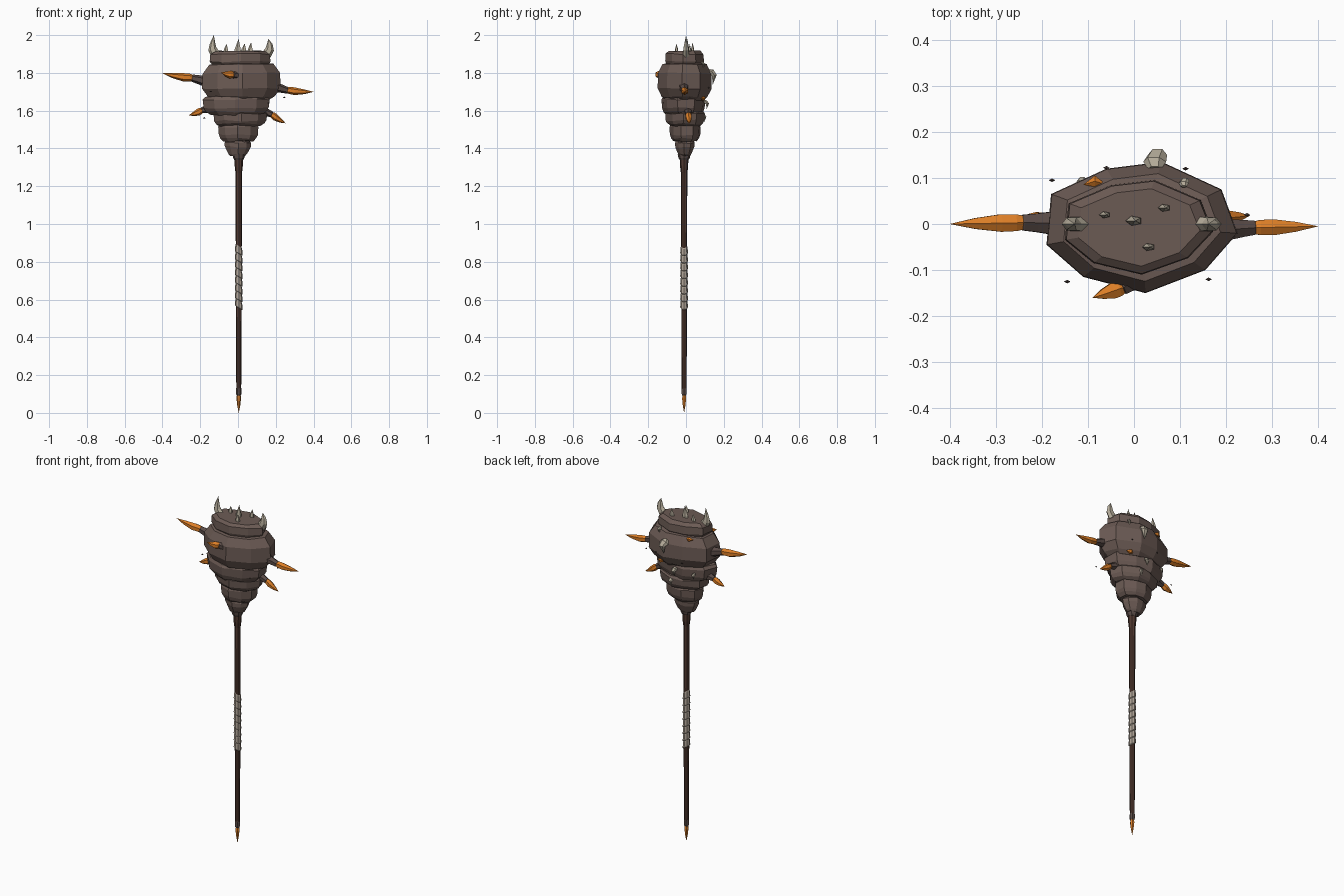
import bpy, bmesh, math, random
from mathutils import Vector

random.seed(4)
if "Cube" in bpy.data.objects:
    bpy.data.objects.remove(bpy.data.objects["Cube"])


def material(name, r, g, b):
    m = bpy.data.materials.new(name)
    m.use_nodes = True
    m.diffuse_color = (r, g, b, 1)
    m.node_tree.nodes["Principled BSDF"].inputs["Base Color"].default_value = (r, g, b, 1)
    return m


BARK = material("head brown", .15, .105, .09)
WOOD = material("shaft brown", .08, .04, .029)
SOCKET = material("socket brown", .10, .07, .062)
AMBER = material("amber orange", .72, .21, .02)
BONE = material("bone", .47, .42, .33)
CLOTH = material("wrap cloth", .42, .36, .30)


def skin(name, rings, mat):
    """Bridge equal-sized rings of points and close both ends."""
    bm = bmesh.new()
    rows = [[bm.verts.new(p) for p in ring] for ring in rings]
    for a, b in zip(rows, rows[1:]):
        for i in range(len(a)):
            j = (i + 1) % len(a)
            bm.faces.new((a[i], a[j], b[j], b[i]))
    bm.faces.new(rows[0][::-1])
    bm.faces.new(rows[-1])
    bmesh.ops.remove_doubles(bm, verts=bm.verts, dist=1e-5)
    bmesh.ops.recalc_face_normals(bm, faces=bm.faces)
    mesh = bpy.data.meshes.new(name)
    bm.to_mesh(mesh)
    bm.free()
    mesh.materials.append(mat)
    ob = bpy.data.objects.new(name, mesh)
    bpy.context.collection.objects.link(ob)
    return ob


def loft(name, path, radii, mat, sides=6, flat=1.0):
    """Tapered tube through a path; flat squashes the cross-section."""
    path = [Vector(p) for p in path]
    rings = []
    for i, (p, r) in enumerate(zip(path, radii)):
        d = (path[min(i + 1, len(path) - 1)] - path[max(i - 1, 0)]).normalized()
        u = d.cross(Vector((0, 1, 0))).normalized()
        v = d.cross(u)
        ring = []
        for k in range(sides):
            a = math.tau * k / sides
            ring.append(p + (u * math.cos(a) + v * math.sin(a) * flat) * max(r, 1e-4))
        rings.append(ring)
    return skin(name, rings, mat)


# Head: stacked bands sharing one irregular outline
OUTLINE = [(-.18, .065), (-.06, .12), (.06, .135), (.19, .075), (.225, -.02),
           (.155, -.10), (.025, -.15), (-.11, -.115), (-.19, -.045)]


def band(name, x0, x1, y0, y1, z0, z1, profile, flip):
    rings = []
    cx, cy = (x0 + x1) / 2, (y0 + y1) / 2
    for t, s in profile:
        ring = []
        for x, y in OUTLINE:
            u = ((x + .19) / .415 - .5) * (-1 if flip else 1)
            v = (y + .15) / .285 - .5
            ring.append((cx + u * (x1 - x0) * s, cy + v * (y1 - y0) * s,
                         z0 + t * (z1 - z0) + random.uniform(-.004, .004)))
        rings.append(ring)
    skin(name, rings, BARK)


ROUND = [(-.1, .72), (0, .85), (.25, 1), (.72, .99), (1, .82), (1.05, .6)]
STEP = [(-.15, .75), (.05, .9), (.3, .97), (.85, 1), (1, .93), (1.12, .7)]
CAP = [(-.15, .8), (.1, .93), (.3, 1), (.8, .98), (1, .82)]
band("crown_band", -.15, .172, -.11, .095, 1.835, 1.915, CAP, False)
band("main_band", -.19, .225, -.15, .135, 1.675, 1.845, ROUND, False)
band("upper_band", -.187, .168, -.13, .102, 1.59, 1.672, STEP, True)
band("middle_band", -.13, .155, -.11, .10, 1.528, 1.592, STEP, False)
band("lower_band", -.105, .108, -.088, .078, 1.45, 1.525, STEP, True)
band("neck_band", -.072, .07, -.058, .046, 1.362, 1.44,
     [(0, .55), (.12, .7), (.6, .97), (.85, 1), (1, .85), (1.15, .7)], False)

# Dark core filling the seams between bands
loft("head_core", [(.01, -.01, z) for z in (1.38, 1.5, 1.6, 1.7, 1.86)],
     [.04, .07, .10, .13, .11], SOCKET, 9, .68)

# Shaft with flared collar and dark ferrule
loft("shaft", [(.004, -.01, z) for z in (.11, .5, .95, 1.27, 1.3, 1.4)],
     [.013, .015, .016, .017, .021, .025], WOOD, 8)
loft("collar", [(.004, -.01, z) for z in (1.34, 1.35, 1.37)], [.024, .03, .034], SOCKET, 8)
loft("ferrule", [(.004, -.01, z) for z in (.09, .1, .125, .135)],
     [.01, .015, .015, .012], SOCKET, 6)
loft("foot_spike", [(.004, -.01, z) for z in (.105, .075, .04, 0)],
     [.009, .012, .008, 0], AMBER, 6)

# Cloth wrap: slanted overlapping turns
TURNS, PITCH = 8, .041
for n in range(TURNS):
    base = .555 + n * PITCH
    rings = []
    for h, r in ((0, .0175), (.004, .021), (.036, .018), (.044, .015)):
        ring = []
        for k in range(8):
            a = math.tau * k / 8
            ring.append((.004 + r * math.cos(a), -.01 + r * math.sin(a),
                         base + h - .011 * math.cos(a)))
        rings.append(ring)
    skin(f"wrap_turn_{n + 1}", rings, CLOTH)


# Amber spikes, each seated in a dark socket
def spike(name, root, seat, tip, r):
    root, seat, tip = Vector(root), Vector(seat), Vector(tip)
    loft(name + "_socket", [root, root.lerp(seat, .6), seat, seat.lerp(tip, .06)],
         [r * 1.35, r * 1.05, r * .9, r * .6], SOCKET, 6)
    path = [seat.lerp(tip, t) for t in (-.05, .1, .3, .65, 1)]
    for p, lift in zip(path, (0, 0, .03, .03, 0)):
        p.z -= lift * r * 5
    loft(name, path, [r * .7, r * .95, r, r * .62, 0], AMBER, 6)


spike("right_spike", (-.17, .002, 1.755), (-.24, .003, 1.772), (-.4, 0, 1.798), .022)
spike("left_spike", (.2, -.012, 1.725), (.26, -.008, 1.708), (.4, -.005, 1.70), .02)
spike("lower_right_spike", (-.15, .01, 1.612), (-.19, .01, 1.602), (-.26, .01, 1.575), .018)
spike("lower_left_spike", (.13, .01, 1.60), (.178, .012, 1.58), (.252, .018, 1.533), .018)
spike("front_spike", (.01, -.115, 1.785), (-.025, -.138, 1.79), (-.09, -.16, 1.802), .02)

# Bone horns and fangs on the crown
for name, x, bend, top in (("right_horn", -.125, -.017, 2.0), ("left_horn", .158, .017, 1.98)):
    loft(name, [(x - bend * .5, 0, 1.895), (x + bend * .6, 0, 1.925),
                (x + bend * .55, 0, 1.95), (x + bend * .2, 0, top)],
         [.026, .023, .016, 0], BONE, 6, .7)
for n, (x, y, r, top) in enumerate([(0, .007, .022, 1.98), (-.063, .02, .015, 1.953),
                                    (.066, .035, .017, 1.962), (.032, -.05, .017, 1.955)]):
    loft(f"crown_fang_{n + 1}", [(x, y, 1.9), (x, y, 1.925), (x + .003, y, top)],
         [r * .9, r * .8, 0], BONE, 5, .6)

# Bone shards down the back
for n, (x, y, z, r) in enumerate([(.045, .135, 1.785, .03), (0, .105, 1.635, .018),
                                  (.03, .093, 1.565, .016), (-.115, .09, 1.63, .013),
                                  (.108, .088, 1.845, .013)]):
    loft(f"back_shard_{n + 1}", [(x, y - r * .5, z + r * .9), (x, y, z + r * .6),
                                 (x + r * .2, y + r * .5, z + r * .1), (x, y + r * .2, z - r * 1.6)],
         [r * .5, r * .85, r * .7, 0], BONE, 6, .7)

# Amber slivers in the seams at the back
for n, (x, y, z) in enumerate([(-.085, .085, 1.838), (.1, .083, 1.665)]):
    loft(f"seam_sliver_{n + 1}", [(x - .025, y, z), (x, y + .008, z), (x + .025, y, z)],
         [0, .013, 0], AMBER, 5)

# Loose splinters around the head
for n, (x, y, z) in enumerate([(-.178, .095, 1.56), (-.06, .122, 1.7), (.112, .12, 1.72),
                               (-.145, -.125, 1.7), (.162, -.12, 1.64), (.245, .02, 1.668)]):
    loft(f"splinter_{n + 1}", [(x - .007, y, z), (x, y, z + .002), (x + .007, y, z)],
         [0, .004, 0], SOCKET, 4)
